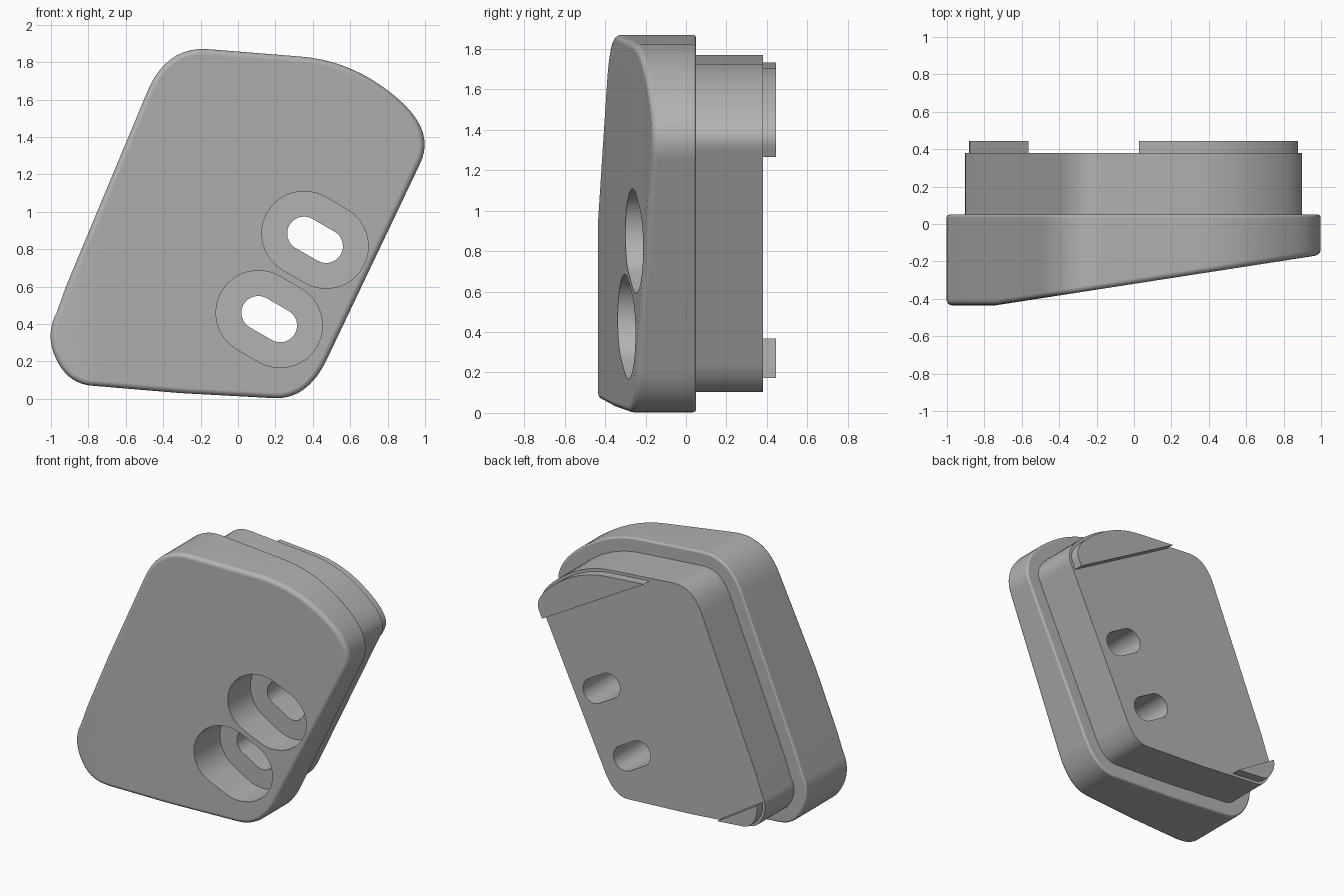
import bpy, bmesh, math
from mathutils import Vector

cube = bpy.data.objects.get("Cube")
if cube:
    bpy.data.objects.remove(cube)

grey = bpy.data.materials.new("plain grey")
grey.use_nodes = True
grey.diffuse_color = (0.45, 0.45, 0.45, 1)
grey.node_tree.nodes["Principled BSDF"].inputs["Base Color"].default_value = (0.45, 0.45, 0.45, 1)

BACK = 0.05        # back of the main body
PLATE = 0.38       # back of the mounting plate
TAB = 0.445        # back of the locating tabs


def curve(a, c, b, n=10):
    """Rounded corner from a to b, pulled towards c."""
    a, c, b = Vector(a), Vector(c), Vector(b)
    return [a * (1 - t) ** 2 + c * 2 * t * (1 - t) + b * t * t
            for t in (i / n for i in range(n + 1))]


def outline():
    """Clockwise outline seen from the front, in x and z."""
    pts = curve((-0.49, 1.63), (-0.39, 1.88), (-0.17, 1.87))
    pts += curve((0.33, 1.83), (0.62, 1.81), (0.86, 1.60))
    pts += curve((0.86, 1.60), (1.06, 1.425), (0.97, 1.25))[1:]
    pts += curve((0.47, 0.20), (0.37, 0.0), (0.20, 0.003))
    pts += [Vector((-0.30, 0.03))]
    pts += curve((-0.78, 0.07), (-0.90, 0.08), (-0.96, 0.19))
    pts += curve((-0.96, 0.19), (-1.04, 0.33), (-0.97, 0.46))[1:]
    return pts + [Vector((-0.92, 0.60))]


def inset(pts, d):
    result = []
    for i, p in enumerate(pts):
        e1 = (p - pts[i - 1]).normalized()
        e2 = (pts[(i + 1) % len(pts)] - p).normalized()
        n1, n2 = Vector((e1.y, -e1.x)), Vector((e2.y, -e2.x))
        result.append(p + (n1 + n2) * d / (1 + n1.dot(n2)))
    return result


def stadium(centre, half, r, n=16):
    """Slot outline tilted down to the right."""
    tilt = math.radians(-30)
    pts = []
    for side in (1, -1):
        mid = Vector(centre) + Vector((math.cos(tilt), math.sin(tilt))) * half * side
        start = tilt + math.pi / 2 * side
        for i in range(n + 1):
            a = start - math.pi * i / n
            pts.append(mid + Vector((math.cos(a), math.sin(a))) * r)
    return pts


def prism(pts, y0, y1):
    bm = bmesh.new()
    face = bm.faces.new([bm.verts.new((p.x, y0, p.y)) for p in pts])
    ext = bmesh.ops.extrude_face_region(bm, geom=[face])["geom"]
    bmesh.ops.translate(bm, vec=(0, y1 - y0, 0),
                        verts=[v for v in ext if isinstance(v, bmesh.types.BMVert)])
    bmesh.ops.recalc_face_normals(bm, faces=bm.faces)
    return bm


def cut(bm, co, no):
    """Remove everything on the normal's side and close the opening."""
    bmesh.ops.bisect_plane(bm, geom=bm.verts[:] + bm.edges[:] + bm.faces[:],
                           plane_co=co, plane_no=no, clear_outer=True)
    bmesh.ops.holes_fill(bm, edges=[e for e in bm.edges if e.is_boundary])
    bmesh.ops.recalc_face_normals(bm, faces=bm.faces)


def round_rim(bm, front, width):
    """Round the sharp rim on the front or back."""
    def is_cap(f):
        return f.normal.y < -0.8 if front else f.normal.y > 0.8
    bm.normal_update()
    rim = [e for e in bm.edges if len(e.link_faces) == 2
           and is_cap(e.link_faces[0]) != is_cap(e.link_faces[1])]
    bmesh.ops.bevel(bm, geom=rim, offset=width, segments=4, profile=0.5,
                    affect='EDGES', clamp_overlap=False)


def make(name, bm):
    mesh = bpy.data.meshes.new(name)
    bm.to_mesh(mesh)
    bm.free()
    mesh.materials.append(grey)
    obj = bpy.data.objects.new(name, mesh)
    bpy.context.collection.objects.link(obj)
    return obj


def finish(obj, cutters=()):
    for c in cutters:
        mod = obj.modifiers.new("slot", 'BOOLEAN')
        mod.operation, mod.object, mod.solver = 'DIFFERENCE', c, 'EXACT'
    if cutters:
        deps = bpy.context.evaluated_depsgraph_get()
        mesh = bpy.data.meshes.new_from_object(obj.evaluated_get(deps))
        obj.modifiers.clear()
        obj.data = mesh
    bpy.ops.object.select_all(action='DESELECT')
    obj.select_set(True)
    bpy.context.view_layer.objects.active = obj
    bpy.ops.object.shade_smooth_by_angle(angle=math.radians(32))
    weighted = obj.modifiers.new("weighted normals", 'WEIGHTED_NORMAL')
    weighted.keep_sharp = True


shape = outline()

# Main body with a front that slopes back towards its left side
bm = prism(shape, BACK, -0.435)
cut(bm, (1, -0.165, 0), Vector((0.155, -1, 0)).normalized())
round_rim(bm, True, 0.03)
round_rim(bm, False, 0.015)
body = make("main_body", bm)

# Mounting plate behind the body
plate = make("mounting_plate", prism(inset(shape, 0.10), BACK - 0.01, PLATE))

# Wide bores through the front and narrow slots right through
bores, slots = [], []
for centre in ((0.412, 0.85), (0.167, 0.426)):
    bores.append(make("bore_cutter", prism(stadium(centre, 0.068, 0.226), -0.8, -0.04)))
    slots.append(make("slot_cutter", prism(stadium(centre, 0.068, 0.09), -0.7, 0.8)))
finish(body, bores + slots)
finish(plate, slots)
for cutter in bores + slots:
    bpy.data.objects.remove(cutter)

# Locating tabs: corner pieces of the outline cut off by a chord
for name, a, b in (("upper_tab", (0.05, 1.72), (0.87, 1.25)),
                   ("lower_tab", (-0.56, 0.17), (-0.88, 0.37))):
    bm = prism(inset(shape, 0.12), PLATE - 0.01, TAB)
    d = Vector(b) - Vector(a)
    cut(bm, (a[0], 0, a[1]), Vector((d.y, 0, -d.x)).normalized())
    finish(make(name, bm))
